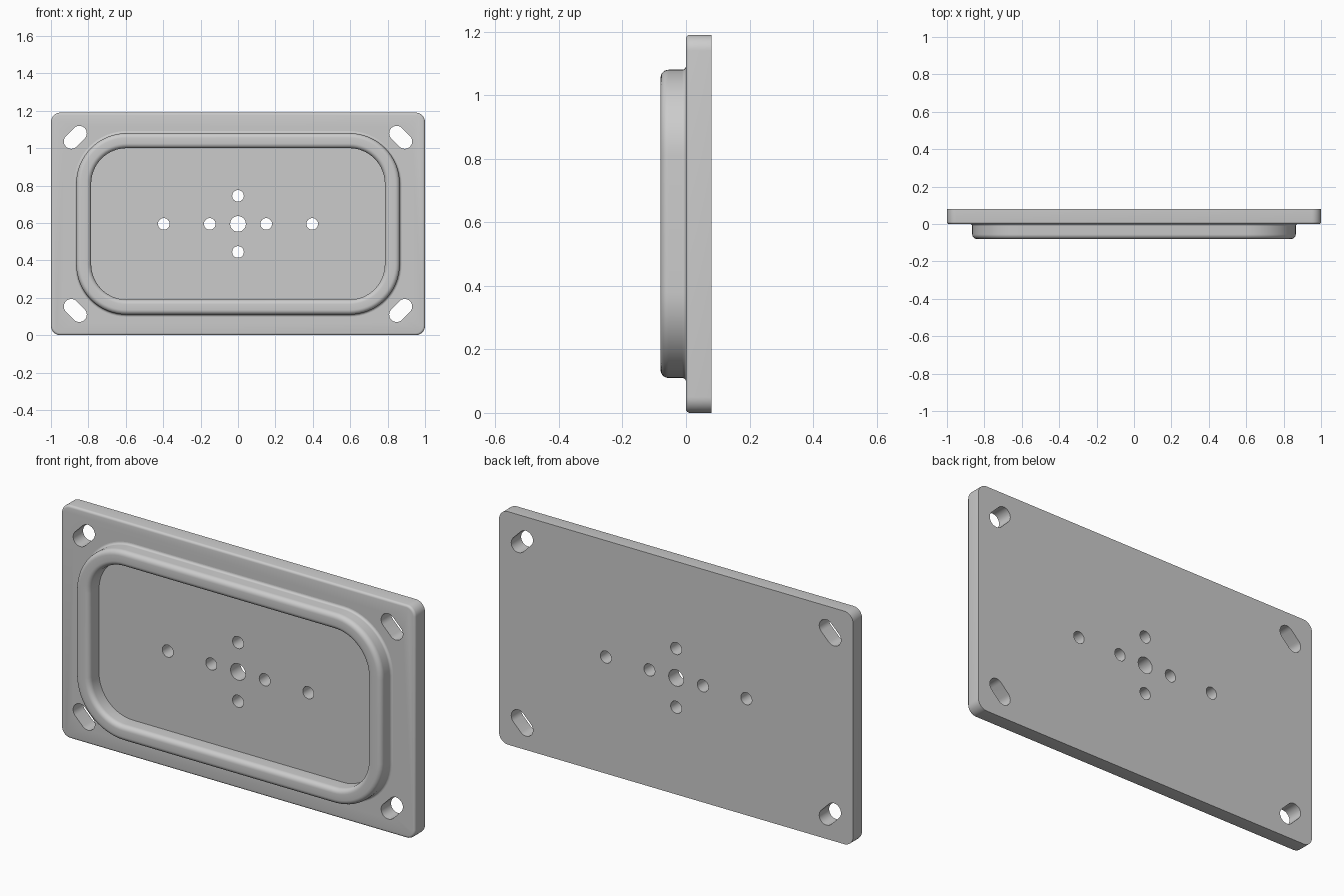
import bpy, bmesh
from math import pi, sin, cos, radians

if "Cube" in bpy.data.objects:
    bpy.data.objects.remove(bpy.data.objects["Cube"], do_unlink=True)

MID_Z = 0.595

grey = bpy.data.materials.new("plain_grey")
grey.use_nodes = True
grey.diffuse_color = (0.6, 0.6, 0.6, 1)
grey.node_tree.nodes["Principled BSDF"].inputs["Base Color"].default_value = grey.diffuse_color


def rounded_rect(half_w, half_h, radius, steps):
    """Rounded rectangle outline in x and z, centred on the plate."""
    points = []
    for quarter, (sx, sz) in enumerate([(1, 1), (-1, 1), (-1, -1), (1, -1)]):
        for i in range(steps + 1):
            a = (quarter + i / steps) * pi / 2
            points.append((sx * (half_w - radius) + radius * cos(a),
                           MID_Z + sz * (half_h - radius) + radius * sin(a)))
    return points


def arc(cx, cy, radius, start, end, steps=6):
    angles = [radians(start + (end - start) * i / steps) for i in range(steps + 1)]
    return [(cx + radius * cos(a), cy + radius * sin(a)) for a in angles]


def loft(name, section, half_w, half_h, radius, steps, closed):
    """Sweep a section of (outward offset, y) round a rounded rectangle."""
    bm = bmesh.new()
    loops = [[bm.verts.new((x, y, z)) for x, z in
              rounded_rect(half_w + off, half_h + off, radius + off, steps)]
             for off, y in section]
    pairs = list(zip(loops, loops[1:]))
    if closed:
        pairs.append((loops[-1], loops[0]))
    else:
        bm.faces.new(loops[0])
        bm.faces.new(loops[-1])
    for a, b in pairs:
        for i in range(len(a)):
            j = (i + 1) % len(a)
            bm.faces.new((a[i], a[j], b[j], b[i]))
    return finish(name, bm)


def finish(name, bm):
    bmesh.ops.recalc_face_normals(bm, faces=bm.faces)
    mesh = bpy.data.meshes.new(name)
    bm.to_mesh(mesh)
    bm.free()
    mesh.materials.append(grey)
    obj = bpy.data.objects.new(name, mesh)
    bpy.context.collection.objects.link(obj)
    return obj


def add_slot(bm, x, z, radius, dx=0, dz=0, steps=16):
    """Prism with a round end at each side of (x, z), shifted by (dx, dz)."""
    outline = []
    for i in range(2 * steps):
        a = 2 * pi * i / (2 * steps)
        c, s = cos(a), sin(a)
        if dx or dz:
            side = c * dx + s * dz
            if abs(side) < 1e-6:
                ends = (-1, 1) if s * dx - c * dz > 0 else (1, -1)
                ends = (-ends[0], -ends[1])
            else:
                ends = (1 if side > 0 else -1,)
        else:
            ends = (0,)
        outline += [(x + e * dx + radius * c, z + e * dz + radius * s) for e in ends]
    front, back = [[bm.verts.new((px, y, pz)) for px, pz in outline] for y in (-0.05, 0.15)]
    bm.faces.new(front)
    bm.faces.new(back)
    for i in range(len(front)):
        j = (i + 1) % len(front)
        bm.faces.new((front[i], front[j], back[j], back[i]))


# Base plate with a rounded front edge and a sharp back edge
edge = 0.012
plate_section = [(0, 0.08)] + arc(-edge, edge, edge, 0, -90, 4)
plate = loft("base_plate", plate_section, 1.0, MID_Z, 0.05, 8, False)

# Hole cutter: slanted corner slots and the cross of round holes
bm = bmesh.new()
for sx in (-1, 1):
    for sz in (-1, 1):
        add_slot(bm, sx * 0.87, MID_Z + sz * 0.463, 0.04, sx * 0.0215, -sz * 0.0215)
    for x, dz in ((0.397, 0), (0.151, 0), (0, 0.15)):
        add_slot(bm, sx * x, MID_Z + sx * dz, 0.031)
add_slot(bm, 0, MID_Z, 0.042)
cutter = finish("hole_cutter", bm)
cutter.hide_render = True

cut = plate.modifiers.new("holes", 'BOOLEAN')
cut.operation = 'DIFFERENCE'
cut.solver = 'EXACT'
cut.object = cutter
bpy.context.view_layer.objects.active = plate
bpy.ops.object.modifier_apply(modifier=cut.name)
bpy.data.objects.remove(cutter, do_unlink=True)

# Raised rim: flared outer foot, rounded top, straight inner wall
foot, top, width, height = 0.012, 0.025, 0.08, 0.08
rim_section = ([(foot, 0.004)]
               + arc(foot, -foot, foot, 90, 180)
               + arc(-top, top - height, top, 0, -90)
               + arc(top - width, top - height, top, -90, -180)
               + [(-width, 0.004)])
rim = loft("raised_rim", rim_section, 0.865, 0.485, 0.27, 16, True)

# Smooth the rounded edges, keep the sharp ones
for obj in (plate, rim):
    bpy.ops.object.select_all(action='DESELECT')
    obj.select_set(True)
    bpy.context.view_layer.objects.active = obj
    bpy.ops.object.shade_smooth_by_angle(angle=radians(35))
